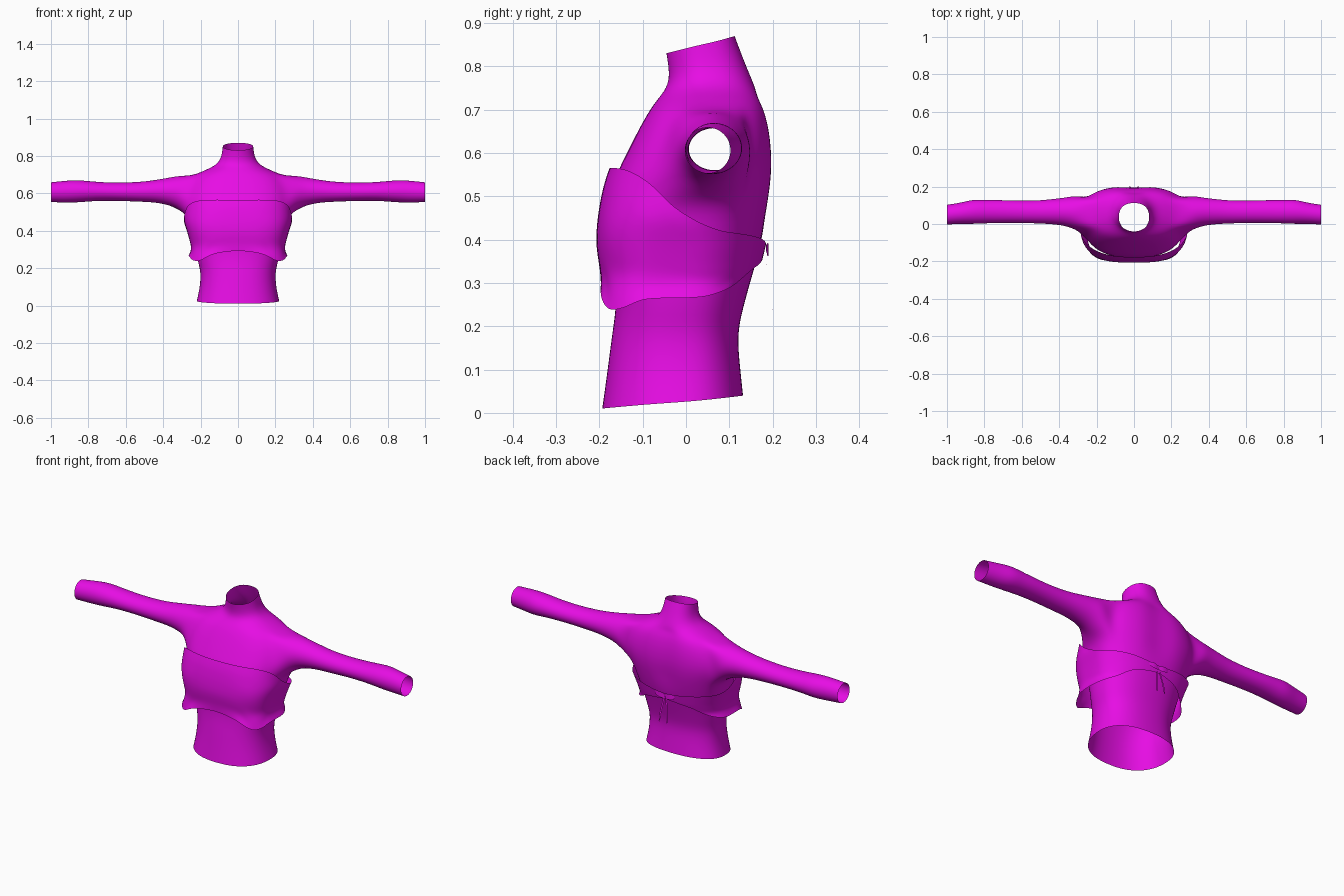
import bpy, bmesh, math

magenta = bpy.data.materials.new("magenta")
magenta.diffuse_color = (0.8, 0.004, 0.78, 1)


def finish(name, bm, level=2):
    bmesh.ops.recalc_face_normals(bm, faces=bm.faces[:])
    mesh = bpy.data.meshes.new(name)
    bm.to_mesh(mesh)
    bm.free()
    mesh.materials.append(magenta)
    mesh.polygons.foreach_set("use_smooth", [True] * len(mesh.polygons))
    ob = bpy.data.objects.new(name, mesh)
    bpy.context.collection.objects.link(ob)
    if level:
        sub = ob.modifiers.new("smooth", "SUBSURF")
        sub.levels = sub.render_levels = level
    return ob


def interp(table, t):
    # linear lookup; first column is the key, the rest are values
    if t <= table[0][0]:
        return table[0][1:]
    for a, b in zip(table, table[1:]):
        if t <= b[0]:
            f = (t - a[0]) / (b[0] - a[0])
            return [u + (v - u) * f for u, v in zip(a[1:], b[1:])]
    return table[-1][1:]


def section(a, hw, yf, yb, cy, p):
    # squarish oval with separate front and back depth
    c, s = math.cos(a), math.sin(a)
    q = p if s < 0 else 0.85
    x = math.copysign(abs(c) ** q, c) * hw
    y = cy + (yb - cy if s > 0 else cy - yf) * math.copysign(abs(s) ** q, s)
    return x, y


# --- body: stacked sections, with arms growing out of side openings ---
N = 24
# z, half width, front y, back y, centre y, squareness, tilt
rows = [
    (0.025, 0.222, -0.195, 0.133, -0.01, 0.85, 0.015),
    (0.10, 0.205, -0.183, 0.126, -0.01, 0.85, 0.005),
    (0.18, 0.200, -0.172, 0.119, -0.01, 0.85, 0),
    (0.24, 0.218, -0.163, 0.132, -0.01, 0.85, 0),
    (0.32, 0.230, -0.160, 0.155, 0.00, 0.80, 0),
    (0.40, 0.252, -0.180, 0.178, 0.02, 0.75, 0),
    (0.48, 0.272, -0.182, 0.196, 0.04, 0.75, 0),
    (0.53, 0.285, -0.172, 0.203, 0.055, 0.75, 0),
    (0.58, 0.290, -0.148, 0.206, 0.06, 0.78, 0),
    (0.64, 0.275, -0.118, 0.202, 0.06, 0.80, 0),
    (0.695, 0.240, -0.088, 0.190, 0.06, 0.85, 0),
    (0.725, 0.175, -0.066, 0.176, 0.06, 0.9, 0),
    (0.75, 0.118, -0.045, 0.162, 0.05, 1, 0),
    (0.79, 0.089, -0.038, 0.140, 0.04, 1, 0.008),
    (0.85, 0.082, -0.046, 0.113, 0.035, 1, 0.02),
]
LOW, HIGH = 6, 10          # rows that bound the arm openings
bm = bmesh.new()
grid = []
for z, hw, yf, yb, cy, p, tilt in rows:
    ring = []
    for j in range(N):
        a = 2 * math.pi * j / N
        x, y = section(a, hw, yf, yb, cy, p)
        if y > cy and 0.4 < z < 0.74:                 # spine groove
            y -= 0.014 * math.exp(-(x / 0.05) ** 2)
        ring.append(bm.verts.new((x, y, z + tilt * math.sin(a))))
    grid.append(ring)
for i in range(len(rows) - 1):
    for j in range(N):
        right = j in (22, 23, 0, 1)
        left = 10 <= j <= 13
        if LOW <= i < HIGH and (right or left):
            continue
        k = (j + 1) % N
        bm.faces.new((grid[i][j], grid[i][k], grid[i + 1][k], grid[i + 1][j]))

# x, centre y, centre z, y radius, z radius
arm = [
    (0.315, 0.062, 0.603, 0.092, 0.093),
    (0.37, 0.066, 0.611, 0.076, 0.074),
    (0.45, 0.066, 0.611, 0.067, 0.060),
    (0.52, 0.064, 0.608, 0.062, 0.054),
    (0.64, 0.066, 0.608, 0.060, 0.049),
    (0.74, 0.067, 0.610, 0.063, 0.051),
    (0.80, 0.066, 0.611, 0.064, 0.056),
    (0.86, 0.066, 0.611, 0.067, 0.061),
    (0.92, 0.058, 0.609, 0.058, 0.060),
    (1.00, 0.050, 0.606, 0.054, 0.054),
]
perimeter = ([(LOW, c) for c in range(-2, 2)] + [(r, 2) for r in range(LOW, HIGH)]
             + [(HIGH, c) for c in range(2, -2, -1)]
             + [(r, -2) for r in range(HIGH, LOW, -1)])
for side in (1, -1):
    prev = [grid[r][(c if side > 0 else 12 - c) % N] for r, c in perimeter]
    for x, cy, cz, ry, rz in arm:
        ring = []
        for k in range(16):
            a = math.radians(-135 + 22.5 * k)
            ring.append(bm.verts.new((side * x, cy + ry * math.cos(a), cz + rz * math.sin(a))))
        for k in range(16):
            m = (k + 1) % 16
            bm.faces.new((prev[k], prev[m], ring[m], ring[k]))
        prev = ring
finish("body", bm)

# --- strapless top: wrap whose edges rise and fall around the chest ---
# z, half width, front y, back y, centre y, squareness
wrap = [
    (0.23, 0.268, -0.208, 0.150, -0.01, 0.60),
    (0.265, 0.266, -0.208, 0.155, -0.01, 0.60),
    (0.30, 0.248, -0.193, 0.160, -0.005, 0.62),
    (0.35, 0.260, -0.203, 0.176, 0.00, 0.62),
    (0.40, 0.274, -0.209, 0.188, 0.015, 0.62),
    (0.45, 0.292, -0.205, 0.197, 0.03, 0.65),
    (0.52, 0.292, -0.193, 0.207, 0.05, 0.70),
    (0.58, 0.298, -0.172, 0.210, 0.06, 0.75),
]
# degrees from the front, lower edge z, upper edge z
edges = [
    (0, 0.295, 0.565), (20, 0.275, 0.566), (40, 0.235, 0.562), (60, 0.242, 0.54),
    (75, 0.265, 0.50), (90, 0.265, 0.44), (105, 0.267, 0.42), (130, 0.29, 0.412),
    (150, 0.33, 0.405), (180, 0.355, 0.388),
]
bm = bmesh.new()
M, R = 40, 8
cols = []
for j in range(M):
    turn = 360 * j / M
    lo, hi = interp(edges, min(turn, 360 - turn))
    col = []
    for i in range(R + 1):
        z = lo + (hi - lo) * i / R
        x, y = section(math.radians(turn - 90), *interp(wrap, z))
        col.append(bm.verts.new((x, y, z)))
    cols.append(col)
for j in range(M):
    a, b = cols[j], cols[(j + 1) % M]
    for i in range(R):
        bm.faces.new((a[i], b[i], b[i + 1], a[i + 1]))
finish("strapless_top", bm)


# --- back tie: knot flaps and two hanging ends ---
def ribbon(name, path, half):
    bm = bmesh.new()
    prev = None
    for x, y, z in path:
        pair = [bm.verts.new((x - half[0], y, z - half[1])),
                bm.verts.new((x + half[0], y, z + half[1]))]
        if prev:
            bm.faces.new((prev[0], prev[1], pair[1], pair[0]))
        prev = pair
    finish(name, bm, 1)


for side, word in ((1, "right"), (-1, "left")):
    ribbon("tie_end_" + word, [(side * 0.005, 0.182, 0.37), (side * 0.012, 0.186, 0.33),
                               (side * 0.02, 0.197, 0.28), (side * 0.024, 0.201, 0.23)], (0.005, 0))
    ribbon("knot_flap_" + word, [(0, 0.186, 0.372), (side * 0.03, 0.193, 0.378),
                                 (side * 0.06, 0.184, 0.38)], (0, 0.014))
